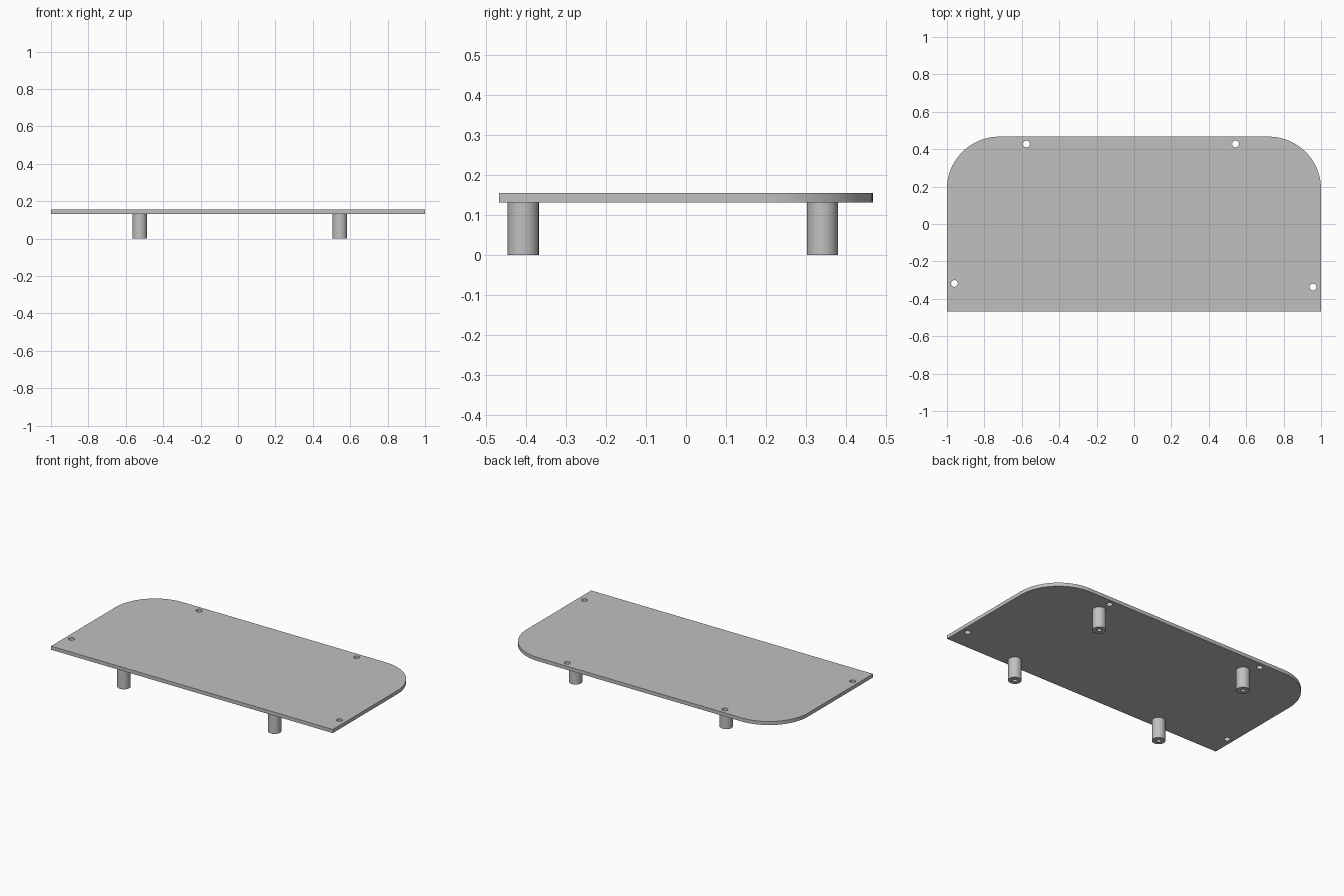
import bpy, bmesh
from math import sin, cos, pi, radians

if "Cube" in bpy.data.objects:
    bpy.data.objects.remove(bpy.data.objects["Cube"])

grey = bpy.data.materials.new("plain grey")
grey.use_nodes = True
colour = (0.53, 0.53, 0.53, 1)
grey.diffuse_color = colour
grey.node_tree.nodes["Principled BSDF"].inputs["Base Color"].default_value = colour


def arc(cx, cy, r, start, end, steps):
    return [(cx + r * cos(start + (end - start) * i / steps),
             cy + r * sin(start + (end - start) * i / steps)) for i in range(steps + 1)]


def circle(cx, cy, r, steps=32):
    return arc(cx, cy, r, 0, 2 * pi, steps)[:-1]


def extruded(name, loops, z0, z1):
    """Fill an outline with holes and extrude it from z0 to z1."""
    bm = bmesh.new()
    edges = []
    for loop in loops:
        verts = [bm.verts.new((x, y, z0)) for x, y in loop]
        edges += [bm.edges.new((a, b)) for a, b in zip(verts, verts[1:] + verts[:1])]
    bmesh.ops.triangle_fill(bm, edges=edges, use_beauty=True)
    top = bmesh.ops.extrude_face_region(bm, geom=bm.faces[:])["geom"]
    bmesh.ops.translate(bm, vec=(0, 0, z1 - z0),
                        verts=[v for v in top if isinstance(v, bmesh.types.BMVert)])
    bmesh.ops.recalc_face_normals(bm, faces=bm.faces[:])
    mesh = bpy.data.meshes.new(name)
    bm.to_mesh(mesh)
    bm.free()
    mesh.materials.append(grey)
    obj = bpy.data.objects.new(name, mesh)
    bpy.context.collection.objects.link(obj)
    bpy.ops.object.select_all(action='DESELECT')
    obj.select_set(True)
    bpy.context.view_layer.objects.active = obj
    bpy.ops.object.shade_smooth_by_angle(angle=radians(30))
    return obj


# Plate: square front corners, rounded back corners, four screw holes
half_w, half_d, corner = 1.0, 0.467, 0.28
bottom, top = 0.132, 0.155
outline = [(-half_w, -half_d), (half_w, -half_d)]
outline += arc(half_w - corner, half_d - corner, corner, 0, pi / 2, 24)
outline += arc(corner - half_w, half_d - corner, corner, pi / 2, pi, 24)
holes = [(-0.575, 0.428), (0.543, 0.428), (-0.96, -0.318), (0.957, -0.337)]
extruded("plate", [outline] + [circle(x, y, 0.018) for x, y in holes], bottom, top)

# Four hollow standoff legs under the plate
for side, x in (("right", -0.525), ("left", 0.545)):
    for end, y in (("front", -0.407), ("back", 0.341)):
        extruded(f"{end}_{side}_standoff",
                 [circle(x, y, 0.039), circle(x, y, 0.013)], 0, bottom)
